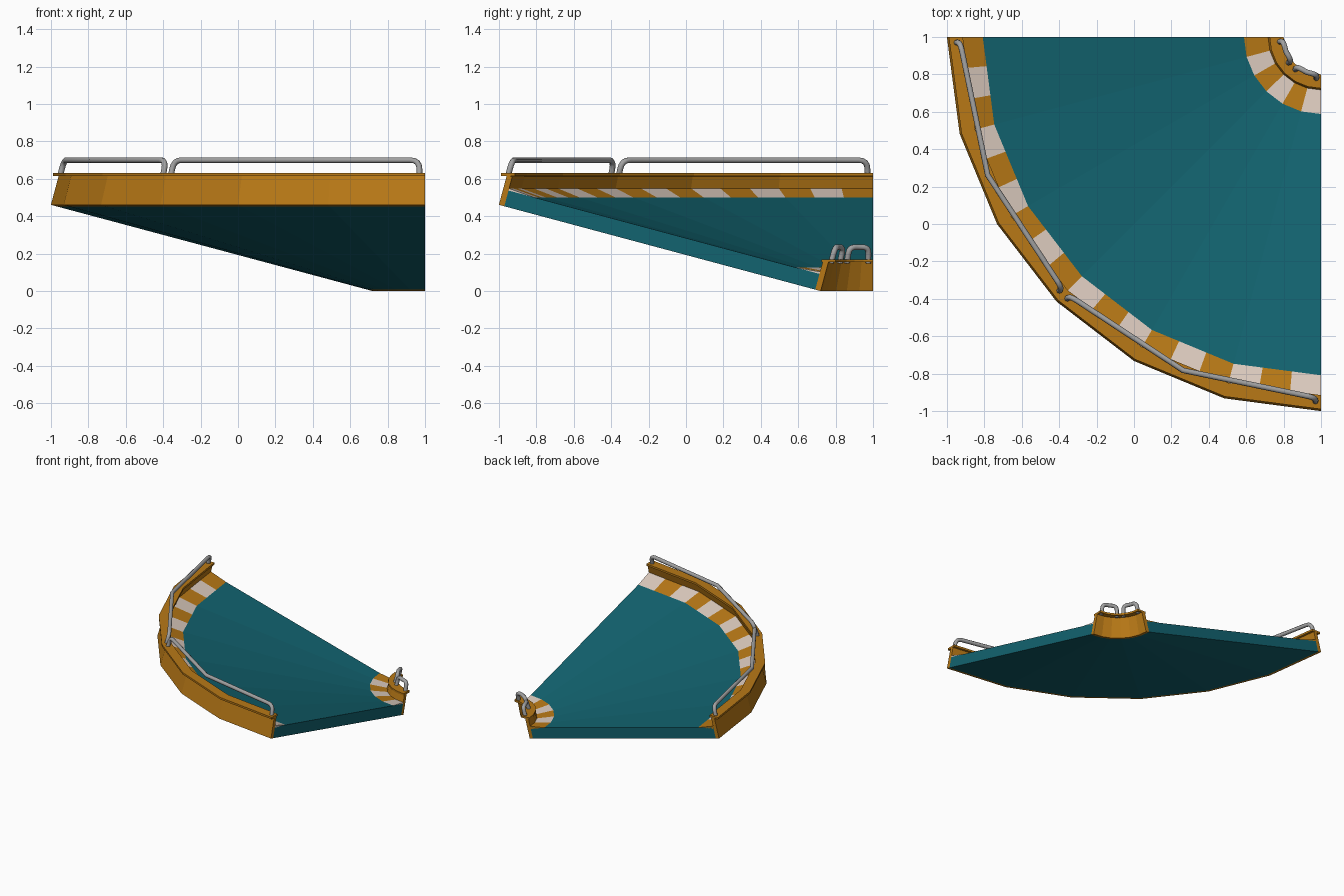
import bpy, bmesh, math
from mathutils import Vector

if "Cube" in bpy.data.objects:
    bpy.data.objects.remove(bpy.data.objects["Cube"])

TILT = math.radians(15)          # bank angle of the ramp
C, S = math.cos(TILT), math.sin(TILT)
R_IN, LENGTH = 0.28, 1.781       # inner foot radius, slope length


def material(name, rgb):
    m = bpy.data.materials.new(name)
    m.diffuse_color = (*rgb, 1)
    m.use_nodes = True
    m.node_tree.nodes["Principled BSDF"].inputs["Base Color"].default_value = m.diffuse_color
    return m


teal = material("teal", (0.006, 0.125, 0.16))
orange = material("orange", (0.48, 0.19, 0.008))
cream = material("cream", (0.72, 0.60, 0.52))
grey = material("rail_grey", (0.36, 0.36, 0.36))


def bank(u, v):
    """Slope coordinates (along, above) to radius and height."""
    return (R_IN + u * C - v * S, u * S + v * C)


def at(r, z, deg):
    """Point around the corner centre at (1, 1)."""
    a = math.radians(deg)
    return Vector((1 - r * math.cos(a), 1 - r * math.sin(a), z))


def sweep(name, profile, mats, stripes=1):
    """Sweep a closed (r, z) profile round six 15 degree facets."""
    bm = bmesh.new()
    n, rings = len(profile), []
    for seg in range(6):
        for k in range(stripes):
            t = k / stripes
            rings.append([bm.verts.new(at(r, z, seg * 15).lerp(at(r, z, seg * 15 + 15), t))
                          for r, z in profile])
    rings.append([bm.verts.new(at(r, z, 90)) for r, z in profile])
    for i, (a, b) in enumerate(zip(rings, rings[1:])):
        for j in range(n):
            f = bm.faces.new((a[j], a[(j + 1) % n], b[(j + 1) % n], b[j]))
            f.material_index = i % len(mats)
    bm.faces.new(rings[0])
    end = bm.faces.new(rings[-1])
    end.material_index = (len(rings) - 2) % len(mats)
    bmesh.ops.recalc_face_normals(bm, faces=bm.faces)
    me = bpy.data.meshes.new(name)
    bm.to_mesh(me)
    bm.free()
    for m in mats:
        me.materials.append(m)
    ob = bpy.data.objects.new(name, me)
    bpy.context.collection.objects.link(ob)


def rail(name, r, z, a0, a1, bend):
    """Bent tube: leaning post, two straight runs, leaning post."""
    h = 0.085
    mid = at(r - h * S / C, z + h, (a0 + a1) / 2)

    def half(a):
        foot, top = at(r, z, a), at(r - h * S / C, z + h, a)
        p = top + (foot - top).normalized() * bend
        q = top + (mid - top).normalized() * bend
        arc = [p.lerp(top, t / 4).lerp(top.lerp(q, t / 4), t / 4) for t in range(5)]
        return [foot] + arc

    pts = half(a0) + [mid] + half(a1)[::-1]
    cu = bpy.data.curves.new(name, 'CURVE')
    cu.dimensions = '3D'
    cu.bevel_depth = 0.0155
    cu.bevel_resolution = 2
    cu.use_fill_caps = True
    sp = cu.splines.new('POLY')
    sp.points.add(len(pts) - 1)
    for p, co in zip(sp.points, pts):
        p.co = (*co, 1)
    cu.materials.append(grey)
    ob = bpy.data.objects.new(name, cu)
    bpy.context.collection.objects.link(ob)
    bpy.ops.object.select_all(action='DESELECT')
    ob.select_set(True)
    bpy.context.view_layer.objects.active = ob
    bpy.ops.object.convert(target='MESH')


# banked floor slab
T, W = 0.087, 0.03               # slab and wall thickness
sweep("floor", [bank(W, 0), bank(LENGTH - W, 0), bank(LENGTH - W, T), bank(W, T)], [teal])

# walls leaning with the bank
for name, u in (("inner_wall", 0), ("outer_wall", LENGTH - W)):
    sweep(name, [bank(u, 0), bank(u + W, 0), bank(u + W, 0.164), bank(u, 0.164)], [orange])

# flat caps on the walls
for name, r0, r1, z in (("inner_cap", 0.2, 0.275, 0.154), ("outer_cap", 1.915, 1.99, 0.615)):
    sweep(name, [(r0, z), (r1, z), (r1, z + 0.016), (r0, z + 0.016)], [orange])

# striped wedge kerbs along both walls
sweep("inner_kerb", [bank(W, T - 0.01), bank(W + 0.13, T), bank(W, T + 0.012)], [orange, cream])
E = LENGTH - W
sweep("outer_kerb", [bank(E, T - 0.01), bank(E, T + 0.012), bank(E - 0.145, T)], [orange, cream], 3)

# two rails on each wall
for side, r, z, gap, bend in (("inner", 0.226, 0.15, 0.026, 0.035), ("outer", 1.952, 0.615, 0.03, 0.05)):
    d = math.degrees(gap / r)
    rail(side + "_rail_left", r, z, d, 45 - d, bend)
    rail(side + "_rail_right", r, z, 45 + d, 90 - d, bend)
